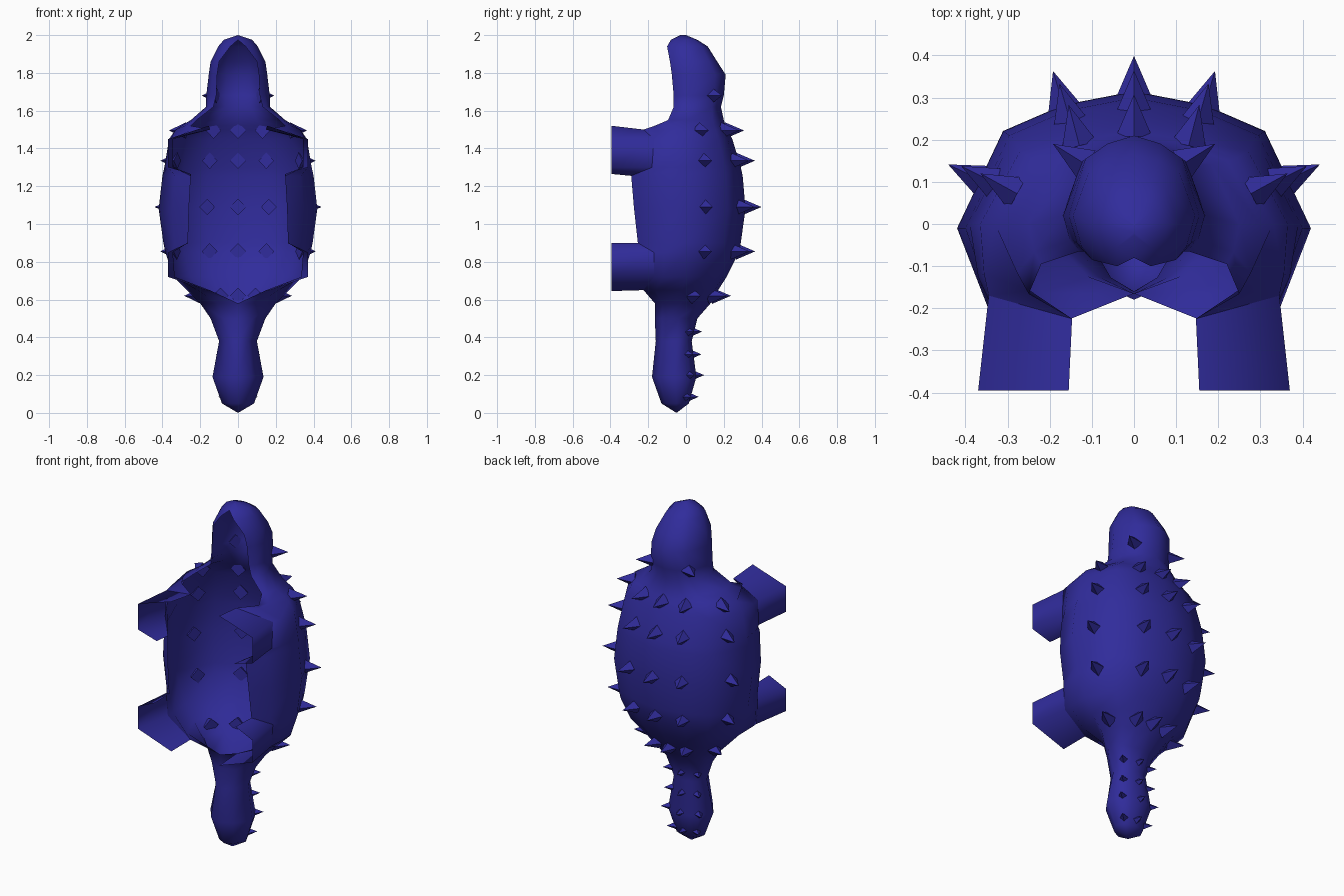
import bpy, bmesh
from mathutils import Vector

if "Cube" in bpy.data.objects:
    bpy.data.objects.remove(bpy.data.objects["Cube"])

mat = bpy.data.materials.new("deep_blue")
mat.diffuse_color = (0.03, 0.025, 0.33, 1)
mat.use_nodes = True
mat.node_tree.nodes["Principled BSDF"].inputs["Base Color"].default_value = mat.diffuse_color

# Body sections: z, back y, half width, y of widest point, rim x, rim y
ROWS = [
    (2.00, 0.00, 0.00, -0.02, 0, -0.03),
    (1.975, 0.06, 0.075, 0.0, 0, -0.08),
    (1.94, 0.115, 0.105, 0.0, 0.04, -0.10),
    (1.86, 0.165, 0.145, 0.02, 0.10, -0.085),
    (1.79, 0.21, 0.155, 0.02, 0.11, -0.075),
    (1.68, 0.20, 0.168, 0.02, 0.115, -0.065),
    (1.62, 0.185, 0.17, 0.02, 0.13, -0.065),
    (1.55, 0.20, 0.25, 0.0, 0.22, -0.095),
    (1.52, 0.21, 0.30, 0.0, 0.25, -0.166),
    (1.50, 0.22, 0.33, 0.0, 0.147, -0.225),
    (1.45, 0.245, 0.365, 0.0, 0.345, -0.17),
    (1.30, 0.29, 0.39, 0.0, 0.345, -0.18),
    (1.255, 0.30, 0.40, -0.01, 0.25, -0.29),
    (1.08, 0.315, 0.42, -0.01, 0.26, -0.275),
    (0.90, 0.29, 0.395, -0.01, 0.265, -0.255),
    (0.85, 0.28, 0.385, 0.0, 0.345, -0.17),
    (0.72, 0.215, 0.34, 0.0, 0.335, -0.17),
    (0.65, 0.17, 0.27, -0.02, 0.15, -0.225),
    (0.58, 0.13, 0.20, -0.03, 0, -0.165),
    (0.50, 0.06, 0.145, -0.04, 0, -0.165),
    (0.38, 0.03, 0.10, -0.05, 0, -0.16),
    (0.19, 0.055, 0.135, -0.06, 0, -0.18),
    (0.05, 0.015, 0.085, -0.05, 0, -0.13),
    (0.00, -0.05, 0.00, -0.05, 0, -0.05),
]


def section(row):
    """Half outline of a body slice, from the spine round to the belly rim."""
    z, yb, w, yw, rx, ry = row
    pts = [(0, yb), (0.4 * w, yb - 0.1 * (yb - yw)), (0.74 * w, yw + 0.71 * (yb - yw)),
           (w, yw), (rx + 0.55 * (w - rx), yw + 0.7 * (ry - yw)), (rx, ry)]
    return [Vector((x, y, z)) for x, y in pts]


def section_at(z):
    for a, b in zip(ROWS, ROWS[1:]):
        if b[0] <= z <= a[0]:
            t = (a[0] - z) / (a[0] - b[0])
            return section([p + (q - p) * t for p, q in zip(a, b)])


def finish(name, bm, smooth):
    bmesh.ops.remove_doubles(bm, verts=bm.verts, dist=0.0005)
    bmesh.ops.recalc_face_normals(bm, faces=bm.faces)
    me = bpy.data.meshes.new(name)
    bm.to_mesh(me)
    bm.free()
    for p in me.polygons:
        p.use_smooth = smooth
    me.materials.append(mat)
    ob = bpy.data.objects.new(name, me)
    bpy.context.collection.objects.link(ob)
    return ob


def loft(name, rings):
    """Open skin through point rows, mirrored across x."""
    bm = bmesh.new()
    grid = [[bm.verts.new(p) for p in ring] for ring in rings]
    for a, b in zip(grid, grid[1:]):
        for i in range(len(a) - 1):
            bm.faces.new((a[i], a[i + 1], b[i + 1], b[i]))
    ob = finish(name, bm, True)
    mod = ob.modifiers.new("mirror", "MIRROR")
    mod.use_clip = True
    return ob


# Hollow head, shell and tail
loft("body_shell", [section(r) for r in ROWS])

# Open half-tube legs growing from the belly rim
def leg(name, first, ends):
    base = [section(r)[-1] for r in ROWS[first:first + 4]]
    loft(name, [base, [Vector((x, -0.395, z)) for x, z in ends]])

leg("front_legs", 9, [(0.155, 1.52), (0.37, 1.45), (0.37, 1.30), (0.25, 1.265)])
leg("hind_legs", 14, [(0.26, 0.90), (0.37, 0.85), (0.37, 0.72), (0.155, 0.645)])


# Four-sided spikes standing on the shell
def spike(bm, pos, normal, radius, height):
    side = Vector((normal.y, -normal.x, 0))
    up = Vector((0, 0, 1))
    base = pos - normal * 0.35 * radius
    ring = [bm.verts.new(base + d * radius) for d in (side, up, -side, -up)]
    tip = bm.verts.new(pos + normal * height)
    bm.faces.new(ring)
    for i in range(4):
        bm.faces.new((ring[i], ring[(i + 1) % 4], tip))


def spike_rows(name, heights, columns, radius, height):
    bm = bmesh.new()
    for z in heights:
        s = section_at(z)
        for c in columns:
            i = int(c)
            pos = s[i].lerp(s[i + 1], c - i)
            t = s[i + 1] - s[i] if c > i else s[i + 1] - s[max(i - 1, 0)]
            n = Vector((-t.y, t.x, 0)).normalized() if c else Vector((0, 1, 0))
            spike(bm, pos, n, radius, height)
            if c:
                spike(bm, Vector((-pos.x, pos.y, z)), Vector((-n.x, n.y, 0)), radius, height)
    finish(name, bm, False)


spike_rows("head_spikes", [1.68], [2], 0.04, 0.08)
spike_rows("back_spikes", [1.495, 1.335, 1.09, 0.855, 0.62], [0, 1, 2.5], 0.043, 0.085)
spike_rows("tail_spikes", [0.43, 0.31, 0.2, 0.085], [0, 2], 0.022, 0.042)
